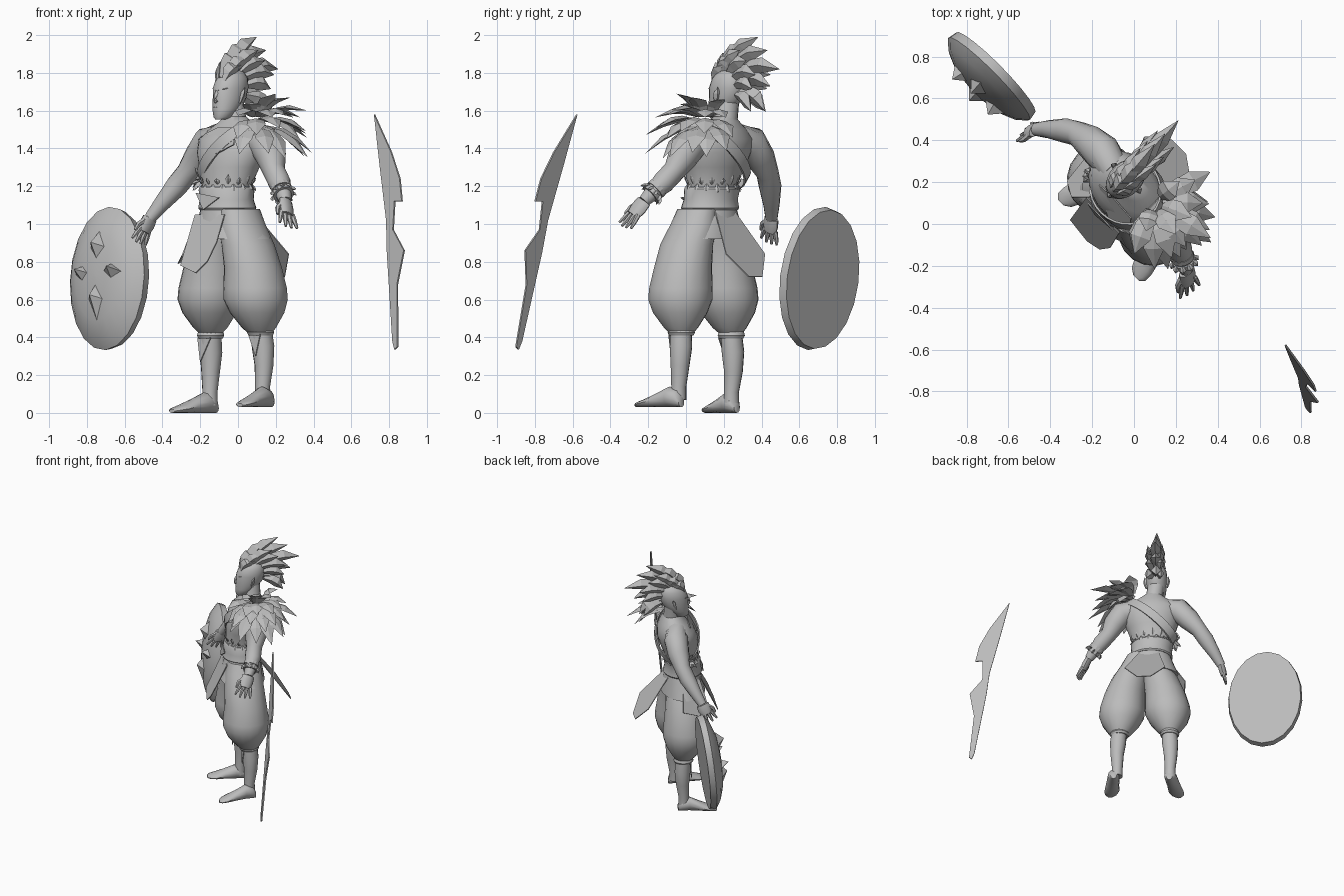
import bpy, bmesh, random
from math import sin, cos, pi, radians
from mathutils import Vector, Matrix

random.seed(4)
old = bpy.data.objects.get("Cube")
if old:
    bpy.data.objects.remove(old)

grey = bpy.data.materials.new("plain_grey")
grey.use_nodes = True
grey.diffuse_color = (0.5, 0.5, 0.5, 1)
grey.node_tree.nodes["Principled BSDF"].inputs["Base Color"].default_value = (0.5, 0.5, 0.5, 1)

X, Y, Z = Vector((1, 0, 0)), Vector((0, 1, 0)), Vector((0, 0, 1))
TURN = Matrix.Rotation(radians(-45), 4, "Z")  # the figure stands turned to its right
MID = -0.085                                  # centre line between the legs


def finish(name, bm, smooth=True, place=Matrix()):
    bmesh.ops.recalc_face_normals(bm, faces=bm.faces)
    mesh = bpy.data.meshes.new(name)
    bm.to_mesh(mesh)
    bm.free()
    mesh.transform(TURN @ place)
    mesh.materials.append(grey)
    if smooth:
        mesh.shade_smooth()
        mesh.set_sharp_from_angle(angle=radians(40))
    obj = bpy.data.objects.new(name, mesh)
    bpy.context.scene.collection.objects.link(obj)
    return obj


def add_loft(bm, rings, sides):
    """Skin rings given as (centre, half axis, half axis)."""
    loops = []
    for c, a, b in rings:
        turns = [2 * pi * i / sides for i in range(sides)]
        loops.append([bm.verts.new(c + a * cos(t) + b * sin(t)) for t in turns])
    for low, high in zip(loops, loops[1:]):
        for i in range(sides):
            j = (i + 1) % sides
            bm.faces.new((low[i], low[j], high[j], high[i]))
    bm.faces.new(loops[0])
    bm.faces.new(loops[-1])


def column(name, rows, sides=20):
    """Upright body from rows of x, y, z, half width, half depth."""
    bm = bmesh.new()
    add_loft(bm, [(Vector(r[:3]), X * r[3], Y * r[4]) for r in rows], sides)
    return finish(name, bm)


def add_tube(bm, rows, sides=14, wide=1.0):
    """Tube along rows of x, y, z, radius."""
    pts = [Vector(r[:3]) for r in rows]
    rings = []
    for i, r in enumerate(rows):
        d = (pts[min(i + 1, len(pts) - 1)] - pts[max(i - 1, 0)]).normalized()
        side = d.cross(X).normalized()
        rings.append((pts[i], side * r[3] * wide, d.cross(side) * r[3]))
    add_loft(bm, rings, sides)


def tube(name, rows):
    bm = bmesh.new()
    add_tube(bm, rows)
    return finish(name, bm)


def add_leaf(bm, base, tip, wide, thick, bend=0.0):
    """Pointed four sided feather or lock."""
    base, tip = Vector(base), Vector(tip)
    d = tip - base
    side = d.cross(Z)
    side = side.normalized() if side.length > 0.01 else X.copy()
    up = side.cross(d).normalized()
    rings = []
    for t, w in ((0, 0.4), (0.35, 0.9), (0.62, 1), (1, 0.02)):
        c = base + d * t + up * bend * sin(pi * t)
        rings.append((c, side * wide * w, up * thick * w))
    add_loft(bm, rings, 4)


def plate(name, pts, thick=0.006):
    bm = bmesh.new()
    bm.faces.new([bm.verts.new(p) for p in pts])
    obj = finish(name, bm, False)
    mod = obj.modifiers.new("thickness", "SOLIDIFY")
    mod.thickness, mod.offset = thick, 0
    return obj


# Torso, neck and head
column("torso", [(-.11, .05, .98, .17, .14), (-.13, .05, 1.08, .14, .125), (-.14, .055, 1.2, .14, .12),
                 (-.14, .075, 1.3, .18, .14), (-.14, .09, 1.38, .21, .15), (-.145, .105, 1.45, .215, .135),
                 (-.145, .12, 1.5, .165, .1), (-.15, .13, 1.54, .1, .075), (-.155, .135, 1.57, .06, .055)], 24)
tube("neck", [(-.15, .13, 1.47, .075), (-.16, .135, 1.54, .064), (-.18, .135, 1.66, .06)])
HEAD = -0.18
column("head", [(HEAD, y, z, rx, ry) for y, z, rx, ry in (
    (.05, 1.553, .025, .03), (.068, 1.565, .048, .053), (.09, 1.61, .066, .078), (.115, 1.66, .075, .099),
    (.125, 1.72, .08, .106), (.135, 1.77, .075, .094), (.14, 1.805, .052, .066), (.14, 1.825, .015, .02))])
bm = bmesh.new()
add_leaf(bm, (HEAD, .03, 1.715), (HEAD, .0, 1.655), .012, .012)
add_leaf(bm, (HEAD, .026, 1.645), (HEAD, .0, 1.656), .015, .012)
for s in (-1, 1):
    add_leaf(bm, (HEAD + s * .01, .021, 1.708), (HEAD + s * .06, .05, 1.72), .006, .006)
    add_leaf(bm, (HEAD + s * .074, .12, 1.64), (HEAD + s * .088, .145, 1.725), .02, .012)
add_leaf(bm, (HEAD - .024, .02, 1.618), (HEAD + .024, .02, 1.618), .007, .006)
finish("nose_brows_mouth_and_ears", bm, False)

# Crest of swept back locks
bm = bmesh.new()
locks = [(.05, 1.77, .19, 1.9), (.08, 1.79, .26, 1.96), (.11, 1.81, .34, 1.99), (.15, 1.81, .41, 1.92),
         (.19, 1.79, .5, 1.82), (.21, 1.75, .43, 1.73), (.22, 1.7, .39, 1.6)]
for by, bz, ty, tz in locks:
    add_leaf(bm, (HEAD, by, bz), (HEAD - .02, ty, tz), .038, .042, .035)
    shrink = random.uniform(.65, .85)
    for s in (-1, 1):
        tip = (HEAD + s * .055, by + (ty - by) * shrink, bz + (tz - bz) * shrink - .02)
        add_leaf(bm, (HEAD + s * .025, by, bz - .015), tip, .028, .04, .025)
finish("crest_hair", bm, False)

# Arms and hands
arms = {
    "right": [(-.25, .12, 1.46, .075), (-.35, .135, 1.43, .09), (-.425, .13, 1.35, .08), (-.495, .115, 1.27, .06),
              (-.545, .085, 1.2, .06), (-.61, .03, 1.1, .043), (-.65, -.01, 1.03, .032)],
    "left": [(-.02, .12, 1.46, .075), (.08, .12, 1.43, .09), (.14, .11, 1.35, .08), (.18, .09, 1.28, .06),
             (.24, .07, 1.22, .06), (.3, .04, 1.16, .043), (.335, .02, 1.12, .032)]}
tips = {"right": Vector((-.685, -.065, .895)), "left": Vector((.425, -.045, .98))}
for side, rows in arms.items():
    tube(side + "_arm", rows)
    wrist = Vector(rows[-1][:3])
    d = tips[side] - wrist
    across = (Y - d * (Y.dot(d) / d.length_squared)).normalized()
    bm = bmesh.new()
    add_tube(bm, [(*wrist, .026), (*(wrist + d * .25), .028), (*(wrist + d * .52), .023)], 10, 1.8)
    for k in range(4):
        spread = across * (k - 1.5) * 0.024
        start = wrist + d * .45 + spread
        end = wrist + d * (1.0 - .06 * abs(k - 1.3)) + spread * 1.6
        add_tube(bm, [(*start, .014), (*((start + end) / 2), .0125), (*end, .007)], 6)
    thumb = wrist + d * .12 - across * .025
    add_tube(bm, [(*thumb, .017), (*(thumb + d * .25 - across * .035), .014),
                  (*(thumb + d * .5 - across * .04), .008)], 6)
    finish(side + "_hand", bm)

# Spiked bracelet on the left wrist
bm = bmesh.new()
a, b = (Vector(r[:3]) for r in arms["left"][-3:-1])
axis = (b - a).normalized()
for t in (.55, .95):
    c = a.lerp(b, t)
    add_tube(bm, [(*(c - axis * .012), .056), (*(c + axis * .012), .056)])
u = axis.cross(Y).normalized()
for i in range(10):
    out = u * cos(i * pi / 5) + axis.cross(u) * sin(i * pi / 5)
    c = a.lerp(b, .75) + out * .05
    add_leaf(bm, c, c + out * .02 + axis * .035, .014, .008)
finish("left_bracelet", bm, False)

# Trousers, lower legs and feet
for side, s in (("left", 1), ("right", -1)):
    lift, splay = (0.03, 0.04) if s > 0 else (0.0, 0.0)
    column(side + "_trouser", [(MID + s * x, y, z, rx, ry) for x, y, z, rx, ry in (
        (.185, .065, .42, .06, .062), (.182, .06, .45, .09, .09), (.178, .05, .53, .142, .148),
        (.172, .045, .6, .17, .172), (.168, .045, .66, .168, .17), (.152, .045, .77, .152, .156),
        (.12, .04, .89, .135, .148), (.07, .045, 1.0, .115, .135), (.05, .05, 1.08, .09, .12))], 18)
    tube(side + "_shin", [(MID + s * x + splay * (.46 - z), y, z + lift, r) for x, y, z, r in (
        (.185, .065, .46, .055), (.192, .075, .32, .06), (.195, .075, .22, .05),
        (.19, .065, .11, .04), (.19, .065, .04, .042))])
    bm = bmesh.new()
    add_loft(bm, [(Vector((MID + s * x + splay, y, h + lift)), X * w, Z * h) for x, y, w, h in (
        (.188, .108, .022, .025), (.19, .085, .042, .045), (.195, .03, .046, .055), (.21, -.05, .05, .036),
        (.22, -.115, .056, .022), (.23, -.155, .045, .015), (.235, -.175, .02, .01))], 12)
    finish(side + "_foot", bm)
    c = MID + s * .187
    column(side + "_knee_band", [(c, .067, .395 + lift / 2, .064, .066), (c, .067, .41 + lift / 2, .072, .074),
                                 (c, .067, .43 + lift / 2, .066, .068)])
    plate(side + "_shin_wrap", [(c - .05, .02, .4 + lift), (c + .05, .02, .4 + lift), (c + s * .02, .01, .27 + lift)])

# Belt, buckle, skirt and hanging cloths
column("belt", [(-.13, .05, 1.075, .155, .14), (-.13, .05, 1.085, .162, .146), (-.135, .05, 1.13, .152, .134),
                (-.14, .055, 1.185, .158, .138), (-.14, .055, 1.195, .15, .13)], 24)
plate("buckle", [(-.23, -.085, 1.165), (-.05, -.09, 1.14), (-.16, -.1, 1.075)])
column("skirt", [(-.13, .05, 1.08, .15, .135), (-.11, .05, 1.0, .2, .15), (-.095, .045, .92, .25, .168)])
plate("front_cloth", [(-.25, -.07, 1.05), (-.02, -.08, 1.05), (.0, -.16, .9), (-.03, -.2, .8),
                      (-.1, -.215, .74), (-.23, -.2, .78)])
plate("right_cloth", [(-.24, -.06, 1.05), (-.27, .07, 1.04), (-.39, .09, .85), (-.37, -.08, .79), (-.3, -.12, .83)])
plate("back_cloth", [(-.2, .17, 1.06), (-.05, .17, 1.06), (.04, .34, .84), (-.06, .41, .72),
                     (-.16, .41, .72), (-.26, .33, .84)])

# Ragged fringe above the belt
bm = bmesh.new()
for i in range(30):
    t = 2 * pi * i / 30
    out = Vector((cos(t), sin(t) * .85, 0))
    c = Vector((-.14, .06, 1.21)) + out * .143
    rise = random.uniform(-.05, -.025) if i % 2 else random.uniform(.03, .055)
    add_leaf(bm, c, c + out * .022 + Z * rise, .014, .006)
finish("waist_fringe", bm, False)

# Strap from left shoulder to right hip, with a tassel
bm = bmesh.new()
ring = []
for i in range(28):
    t = 2 * pi * i / 28
    c = Vector((-.13 + .17 * cos(t), .09 + .158 * sin(t), 1.37 + .16 * cos(t)))
    out = Vector((cos(t), sin(t), 0))
    lean = Vector((-.02, 0, .025))
    ring.append([bm.verts.new(p) for p in (c - lean, c - lean + out * .01, c + lean + out * .01, c + lean)])
for one, two in zip(ring, ring[1:] + ring[:1]):
    for i in range(4):
        j = (i + 1) % 4
        bm.faces.new((one[i], one[j], two[j], two[i]))
finish("chest_strap", bm)
bm = bmesh.new()
for i in range(12):
    out = Vector((random.uniform(-1, 0), random.uniform(-1, 1), random.uniform(-1, 1)))
    c = Vector((-.3, .03, 1.235))
    add_leaf(bm, c, c + out * .065, .018, .01)
finish("hip_tassel", bm, False)

# Collar cloth on the chest
plate("collar_cloth", [(-.25, .015, 1.48), (-.17, .02, 1.51), (-.03, .01, 1.51), (.02, -.05, 1.42), (-.09, -.075, 1.37)])

# Layered shoulder feathers
bm = bmesh.new()
root = Vector((-.01, .14, 1.54))
for count, reach, drop, high in ((7, .34, -.18, -.02), (7, .36, -.06, .01), (6, .32, .04, .03), (4, .2, .12, .03)):
    for i in range(count):
        t = radians(-70 + 150 * i / (count - 1) + random.uniform(-8, 8))
        out = Vector((cos(t), sin(t) * .8, 0))
        long = reach * random.uniform(.82, 1.05)
        add_leaf(bm, root + out * .05 + Z * high, root + out * long + Z * (drop + random.uniform(-.03, .03)),
                 .05, .013, .03)
finish("shoulder_feathers", bm, False)

# Oval shield with four pointed studs
place = Matrix.Translation((-.98, .015, .71)) @ Matrix.Rotation(radians(-6), 4, "X") @ Matrix.Rotation(radians(-4), 4, "Y")
bm = bmesh.new()
add_loft(bm, [(Y * y, X * .277 * k, Z * .382 * k) for y, k in (
    (.03, .97), (-.015, 1), (-.055, .84), (-.085, .6), (-.1, .3), (-.105, .03))], 20)
finish("shield", bm, True, place)
bm = bmesh.new()
for x, z, w, h in ((0, .15, .07, .105), (0, -.13, .075, .13), (-.1, .015, .07, .055), (.1, .015, .08, .055)):
    c = Vector((x, -.07, z))
    peak = Vector((x * .2, -.075, .03 if z else 0))
    add_loft(bm, [(c, X * w, Z * h), (c + peak, X * .001, Z * .001)], 4)
finish("shield_studs", bm, False, place)

# Curved notched blade
outline = [(.92, 1.58), (1.07, 1.38), (1.15, 1.24), (1.18, 1.12), (1.125, 1.12), (1.13, .97), (1.225, .86),
           (1.195, .68), (1.235, .35), (1.215, .335), (1.195, .38), (1.1, .85), (1.075, 1.02), (.99, 1.32)]
plate("blade", [(x, (z - .34) * .115 - .04, z) for x, z in outline], .01)
